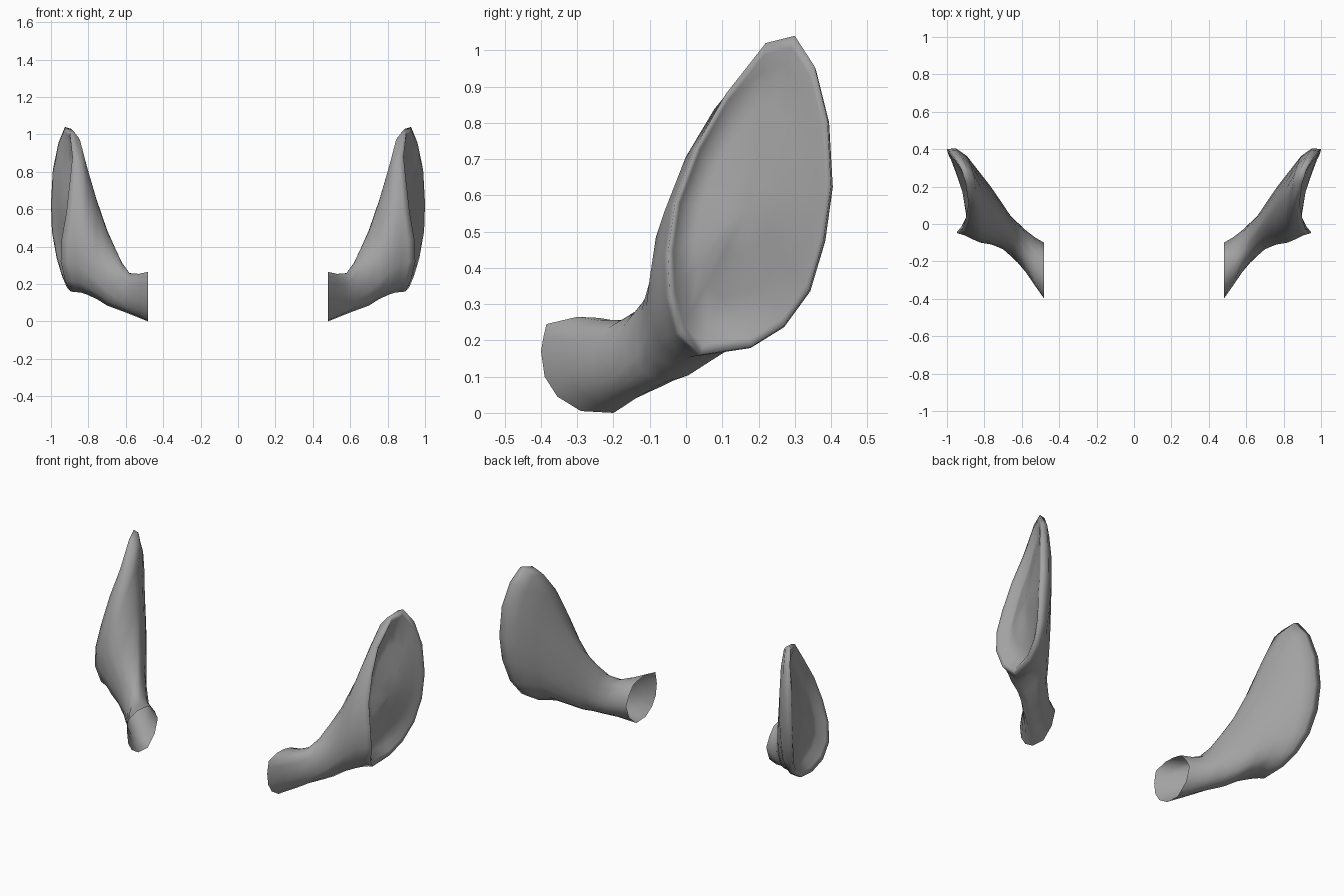
import bpy, bmesh

if "Cube" in bpy.data.objects:
    bpy.data.objects.remove(bpy.data.objects["Cube"], do_unlink=True)

grey = bpy.data.materials.new("soft_grey")
grey.use_nodes = True
COLOUR = (0.36, 0.36, 0.36, 1)
grey.diffuse_color = COLOUR
bsdf = grey.node_tree.nodes["Principled BSDF"]
bsdf.inputs["Base Color"].default_value = COLOUR
bsdf.inputs["Roughness"].default_value = 0.7

# Rim of the ear opening as (y, z, x), from the tip down the back and up the front
RIM = [(.30, 1.04, .925), (.355, .955, .96), (.39, .81, .99), (.40, .63, 1.0),
       (.38, .48, .995), (.34, .34, .97), (.27, .24, .94), (.18, .182, .915),
       (.04, .16, .895), (-.02, .22, .925), (-.045, .32, .948), (-.05, .44, .943),
       (-.03, .58, .918), (.03, .74, .90), (.11, .88, .885), (.22, 1.02, .90)]
# Open end of the stalk as (y, z), in the same order
STALK = [(-.24, .262), (-.20, .255), (-.17, .247), (-.13, .20),
         (-.10, .143), (-.115, .10), (-.13, .06), (-.165, .03),
         (-.20, 0), (-.29, .005), (-.355, .045), (-.39, .10),
         (-.40, .17), (-.393, .21), (-.385, .245), (-.30, .265)]
N = len(RIM)

# Outer skin sections:
# x, y min, y max, z min, z max, rim shape blend (back, front), rim x blend
SECTIONS = [(.48, -.40, -.10, 0, .265, 0, 0, 0),
            (.53, -.33, -.07, .02, .255, .1, .1, 0),
            (.58, -.26, -.03, .04, .26, .3, .45, 0),
            (.62, -.21, .01, .055, .315, .5, .8, 0),
            (.66, -.17, .05, .07, .40, .65, 1, 0),
            (.70, -.135, .11, .085, .49, .75, 1, 0),
            (.76, -.11, .205, .12, .66, .85, 1, .1),
            (.82, -.10, .288, .145, .86, .92, 1, .2),
            (.865, -.08, .365, .155, .99, 1, 1, .5),
            (.905, -.06, .405, .157, 1.03, 1, 1, .8)]
# Inner bowl rings: scale toward the centre, depth at the front wall
BOWL = [(.93, .012), (.83, .065), (.6, .063), (.3, .06)]
CENTRE = (.17, .56, .945)


def outer_ring(x, y0, y1, z0, z1, back, front, follow):
    ring = []
    for i, ((sy, sz), (ry, rz, rx)) in enumerate(zip(STALK, RIM)):
        blend = front if i > N / 2 else back
        u = (1 - blend) * (sy + .40) / .30 + blend * (ry + .05) / .45
        v = (1 - blend) * sz / .265 + blend * (rz - .16) / .88
        ring.append((x + follow * (rx - .94), y0 + u * (y1 - y0), z0 + v * (z1 - z0)))
    return ring


def bowl_ring(scale, depth):
    # The bowl is deepest along its front wall and runs out flat at the back
    cy, cz, cx = CENTRE
    ring = []
    for ry, rz, rx in RIM:
        y = cy + (ry - cy) * scale
        sink = depth * (.40 - y) / .45
        ring.append((cx + (rx - cx) * scale - sink, y, cz + (rz - cz) * scale))
    return ring


def build_ear(name, side):
    rings = [outer_ring(*s) for s in SECTIONS]
    rings.append([(x, y, z) for y, z, x in RIM])
    rings += [bowl_ring(*b) for b in BOWL]
    bm = bmesh.new()
    loops = [[bm.verts.new((side * x, y, z)) for x, y, z in r] for r in rings]
    for a, b in zip(loops, loops[1:]):
        for i in range(N):
            j = (i + 1) % N
            bm.faces.new((a[i], a[j], b[j], b[i]))
    # Bowl floor
    mid = bm.verts.new((side * (CENTRE[2] - .028), CENTRE[0], CENTRE[1]))
    for i in range(N):
        bm.faces.new((loops[-1][i], loops[-1][(i + 1) % N], mid))
    # The bowl floor must face away from the body
    bm.normal_update()
    if mid.link_faces[0].normal.x * side < 0:
        bmesh.ops.reverse_faces(bm, faces=bm.faces[:])
    mesh = bpy.data.meshes.new(name)
    bm.to_mesh(mesh)
    bm.free()
    mesh.materials.append(grey)
    mesh.shade_smooth()
    obj = bpy.data.objects.new(name, mesh)
    bpy.context.collection.objects.link(obj)


build_ear("left_ear", 1)
build_ear("right_ear", -1)
